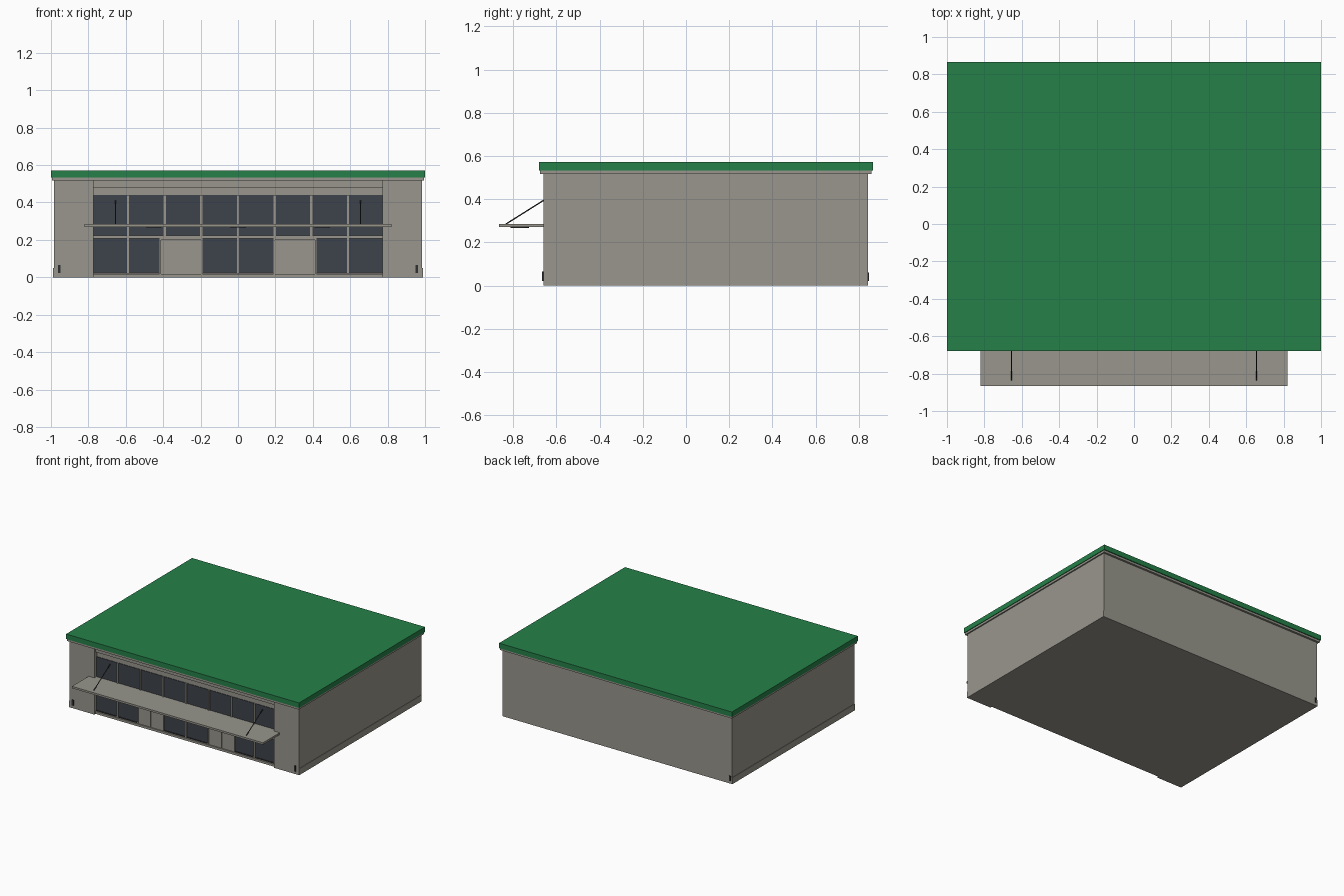
import bpy
import bmesh
import math
from mathutils import Vector

cube = bpy.data.objects.get("Cube")
if cube:
    bpy.data.objects.remove(cube, do_unlink=True)


def material(name, rgb):
    m = bpy.data.materials.new(name)
    m.use_nodes = True
    m.diffuse_color = (*rgb, 1)
    m.node_tree.nodes["Principled BSDF"].inputs["Base Color"].default_value = (*rgb, 1)
    return m


STONE = material("warm grey wall", (0.314, 0.305, 0.262))
GREEN = material("green roof", (0.018, 0.216, 0.065))
GLASS = material("dark glass", (0.048, 0.054, 0.069))
METAL = material("dark metal", (0.03, 0.03, 0.033))


def finish(name, bm, mat):
    bmesh.ops.recalc_face_normals(bm, faces=bm.faces)
    mesh = bpy.data.meshes.new(name)
    bm.to_mesh(mesh)
    bm.free()
    mesh.materials.append(mat)
    obj = bpy.data.objects.new(name, mesh)
    bpy.context.collection.objects.link(obj)
    return obj


def box(name, x, y, z, mat):
    """Box between the (low, high) limits on each axis."""
    bm = bmesh.new()
    bmesh.ops.create_cube(bm, size=1)
    for v in bm.verts:
        v.co = Vector([r[0] if c < 0 else r[1] for c, r in zip(v.co, (x, y, z))])
    return finish(name, bm, mat)


def rod(name, a, b, radius, mat, sides=8):
    a, b = Vector(a), Vector(b)
    bm = bmesh.new()
    bmesh.ops.create_cone(bm, cap_ends=True, segments=sides,
                          radius1=radius, radius2=radius, depth=(b - a).length)
    obj = finish(name, bm, mat)
    obj.location = (a + b) / 2
    obj.rotation_mode = 'QUATERNION'
    obj.rotation_quaternion = (b - a).to_track_quat('Z', 'Y')
    return obj


SIDE, FRONT, BACK = 0.985, -0.66, 0.842
BAY, INNER = 0.772, -0.63
WALL_TOP = 0.52

# Building shell: footprint with a recessed front bay, extruded upward
footprint = [(-SIDE, FRONT), (-BAY, FRONT), (-BAY, INNER), (BAY, INNER),
             (BAY, FRONT), (SIDE, FRONT), (SIDE, BACK), (-SIDE, BACK)]
bm = bmesh.new()
base = bm.faces.new([bm.verts.new((x, y, 0)) for x, y in footprint])
top = bmesh.ops.extrude_face_region(bm, geom=[base])
bmesh.ops.translate(bm, vec=(0, 0, WALL_TOP),
                    verts=[g for g in top["geom"] if isinstance(g, bmesh.types.BMVert)])
finish("building_walls", bm, STONE)

# Roof slab and trim below it
box("roof_trim", (-0.995, 0.995), (-0.675, 0.858), (0.517, 0.533), STONE)
box("roof_slab", (-1, 1), (-0.68, 0.865), (0.533, 0.572), GREEN)

# Header above the windows and threshold below
box("bay_header", (-BAY, BAY), (-0.645, INNER), (0.48, WALL_TOP), STONE)
box("bay_threshold", (-BAY, BAY), (-0.645, INNER), (0, 0.018), STONE)

# Upper window band
box("upper_glass", (-BAY, BAY), (INNER - 0.004, INNER), (0.22, 0.44), GLASS)
for i in range(-3, 4):
    x = i * 0.196
    box("upper_mullion", (x - 0.006, x + 0.006), (-0.642, INNER), (0.22, 0.44), STONE)
box("transom_bar", (-BAY, BAY), (-0.643, INNER), (0.208, 0.223), STONE)

# Shop windows, each with one mullion and a dark sill
for name, lo, hi, mid in (("right", -BAY, -0.418, -0.588),
                          ("middle", -0.19, 0.19, 0),
                          ("left", 0.418, BAY, 0.588)):
    box(name + "_shop_glass", (lo, hi), (INNER - 0.004, INNER), (0.025, 0.21), GLASS)
    box(name + "_shop_mullion", (mid - 0.006, mid + 0.006), (-0.642, INNER), (0.02, 0.21), STONE)
    box(name + "_shop_sill", (lo, hi), (-0.638, INNER), (0.02, 0.026), METAL)

# Mirrored parts
for side, s in (("left", 1), ("right", -1)):
    # Double door with a raised frame
    for leaf in (-1, 1):
        c = s * 0.304 + leaf * 0.054
        box(side + "_door_leaf", (c - 0.052, c + 0.052), (-0.636, INNER), (0.018, 0.198), STONE)
        c = s * 0.304 + leaf * 0.111
        box(side + "_door_jamb", (c - 0.004, c + 0.004), (-0.642, INNER), (0.018, 0.208), STONE)
    box(side + "_door_head", (s * 0.304 - 0.107, s * 0.304 + 0.107),
        (-0.64, INNER), (0.2, 0.208), STONE)

    # Low plinth along each side wall
    box(side + "_plinth", sorted((s * 0.98, s * 0.988)), (FRONT, BACK), (0, 0.05), STONE)

    # Small wall fittings near the corners
    box(side + "_front_fitting", (s * 0.955 - 0.007, s * 0.955 + 0.007),
        (FRONT - 0.006, FRONT), (0.022, 0.066), METAL)

    # Canopy tie rod with wall anchor
    rod(side + "_canopy_tie", (s * 0.655, -0.835, 0.284), (s * 0.655, INNER, 0.413), 0.003, METAL)
    rod(side + "_tie_anchor", (s * 0.655, -0.64, 0.408), (s * 0.655, INNER, 0.408), 0.006, METAL)

box("back_fitting", (-0.975, -0.963), (BACK, BACK + 0.005), (0.022, 0.06), METAL)

# Entrance canopy: inside the bay it reaches the glass, outside it meets the piers
box("canopy", (-0.82, 0.82), (-0.865, FRONT), (0.27, 0.285), STONE)
box("canopy_root", (-BAY, BAY), (FRONT, INNER), (0.27, 0.285), STONE)

# Flat round lights under the canopy
for x in (-0.45, 0, 0.45):
    rod("canopy_light", (x, -0.77, 0.266), (x, -0.77, 0.271), 0.042, METAL, 24)
